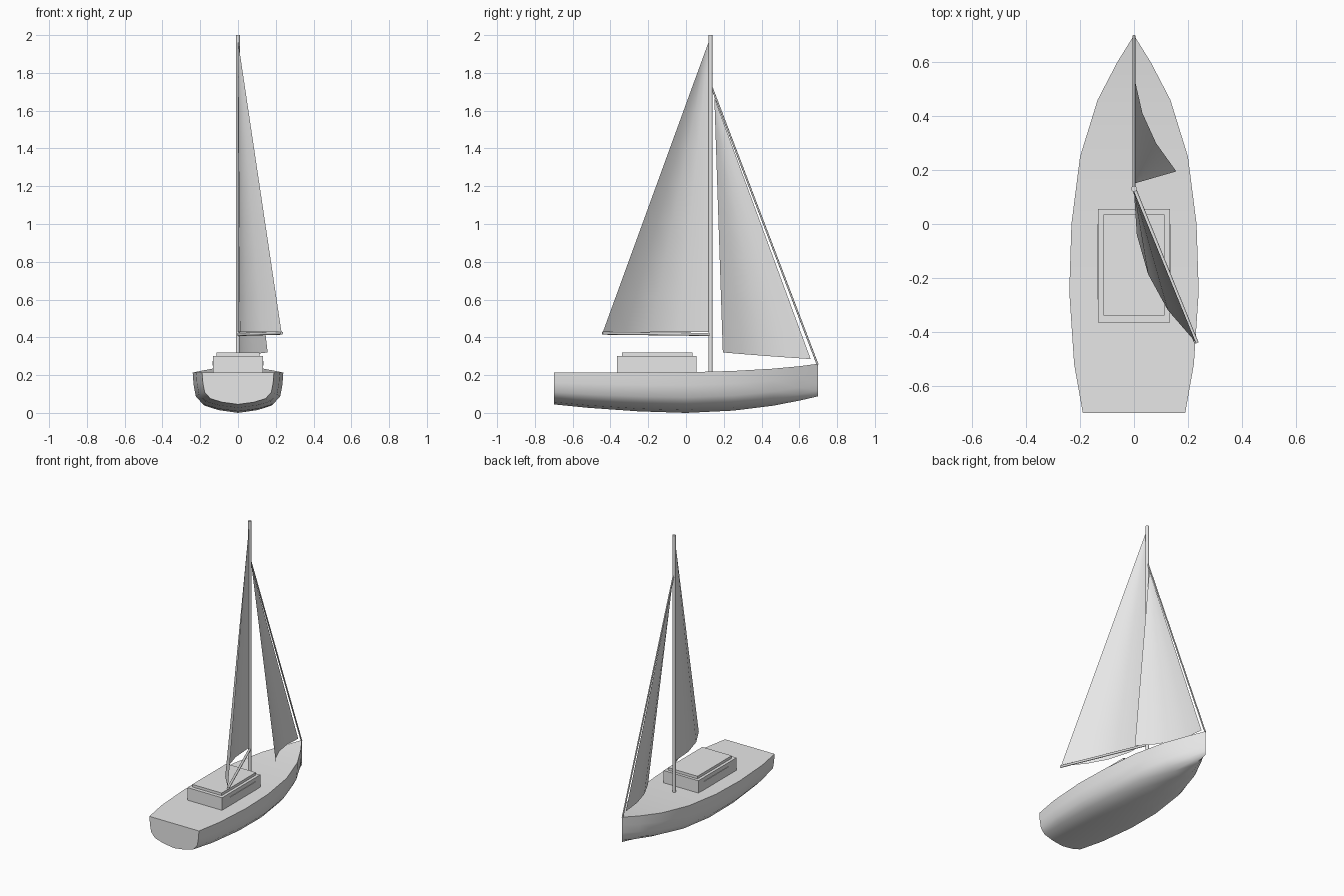
import bpy, bmesh, math
from mathutils import Vector

cube = bpy.data.objects.get("Cube")
if cube:
    bpy.data.objects.remove(cube, do_unlink=True)

grey = bpy.data.materials.new("plain_grey")
grey.use_nodes = True
grey.diffuse_color = (0.8, 0.8, 0.8, 1)
grey.node_tree.nodes["Principled BSDF"].inputs["Base Color"].default_value = (0.8, 0.8, 0.8, 1)


def finish(name, bm, smooth_angle=None):
    mesh = bpy.data.meshes.new(name)
    bm.to_mesh(mesh)
    bm.free()
    mesh.materials.append(grey)
    obj = bpy.data.objects.new(name, mesh)
    bpy.context.collection.objects.link(obj)
    if smooth_angle:
        bpy.ops.object.select_all(action='DESELECT')
        obj.select_set(True)
        bpy.context.view_layer.objects.active = obj
        bpy.ops.object.shade_smooth_by_angle(angle=math.radians(smooth_angle))
    return obj


def box(name, low, high):
    bm = bmesh.new()
    bmesh.ops.create_cube(bm, size=1)
    low, high = Vector(low), Vector(high)
    bmesh.ops.scale(bm, vec=high - low, verts=bm.verts)
    bmesh.ops.translate(bm, vec=(low + high) / 2, verts=bm.verts)
    return finish(name, bm)


def rod(name, start, end, radius):
    start, end = Vector(start), Vector(end)
    axis = end - start
    bm = bmesh.new()
    bmesh.ops.create_cone(bm, cap_ends=True, segments=12, radius1=radius,
                          radius2=radius, depth=axis.length)
    obj = finish(name, bm, 40)
    obj.rotation_mode = 'QUATERNION'
    obj.rotation_quaternion = axis.to_track_quat('Z', 'Y')
    obj.location = (start + end) / 2
    return obj


def sail(name, tack, clew, head, camber, columns, rows=8):
    """Triangular sail bellied sideways, flattening towards the head."""
    tack, clew, head = Vector(tack), Vector(clew), Vector(head)
    chord = clew - tack
    belly = Vector((chord.y, -chord.x, 0)).normalized() * camber
    bm = bmesh.new()
    grid = []
    for r in range(rows):
        v = r / rows
        row = []
        for c in range(columns + 1):
            u = c / columns
            p = (tack + chord * u).lerp(head, v)
            row.append(bm.verts.new(p + belly * 4 * u * (1 - u) * (1 - v)))
        grid.append(row)
    tip = bm.verts.new(head)
    for lower, upper in zip(grid, grid[1:]):
        for c in range(columns):
            bm.faces.new((lower[c], lower[c + 1], upper[c + 1], upper[c]))
    for c in range(columns):
        bm.faces.new((grid[-1][c], grid[-1][c + 1], tip))
    return finish(name, bm, 60)


# Hull: stations of (y, half breadth, keel height, deck height)
stations = [(-0.7, 0.19, 0.045, 0.215), (-0.52, 0.222, 0.027, 0.215),
            (-0.25, 0.24, 0.008, 0.215), (0, 0.232, 0, 0.215),
            (0.25, 0.2, 0.012, 0.222), (0.46, 0.135, 0.038, 0.234),
            (0.6, 0.062, 0.065, 0.247), (0.7, 0, 0.088, 0.26)]
# Half section as fractions of breadth and depth
section = [(1, 1), (0.98, 0.68), (0.93, 0.38), (0.77, 0.18), (0.45, 0.07), (0, 0)]
ring = section + [(-x, z) for x, z in reversed(section[:-1])]
bm = bmesh.new()
loops = [[bm.verts.new((half * x, y, keel + (deck - keel) * z)) for x, z in ring]
         for y, half, keel, deck in stations]
for a, b in zip(loops, loops[1:]):
    for i in range(len(ring)):
        j = (i + 1) % len(ring)
        bm.faces.new((a[i], a[j], b[j], b[i]))
bm.faces.new(loops[0])
bmesh.ops.remove_doubles(bm, verts=bm.verts, dist=0.0005)
bmesh.ops.recalc_face_normals(bm, faces=bm.faces)
finish("hull", bm, 40)

# Cabin with raised roof and side windows
box("cabin", (-0.133, -0.365, 0.21), (0.133, 0.055, 0.302))
box("cabin_roof", (-0.113, -0.34, 0.30), (0.113, 0.035, 0.32))
for side, x in (("left", 0.134), ("right", -0.134)):
    box(side + "_window", (x - 0.002, -0.28, 0.25), (x + 0.002, 0, 0.275))

# Spars and rigging
rod("mast", (0, 0.13, 0.21), (0, 0.13, 2), 0.011)
rod("boom", (0, 0.13, 0.415), (0.232, -0.442, 0.422), 0.008)
rod("forestay", (0, 0.697, 0.255), (0, 0.13, 1.74), 0.005)

# Sails
sail("mainsail", (0, 0.12, 0.428), (0.23, -0.44, 0.428), (0, 0.122, 1.97), 0.068, 4)
sail("jib", (0, 0.66, 0.285), (0.157, 0.195, 0.32), (0, 0.15, 1.67), 0.05, 4)
